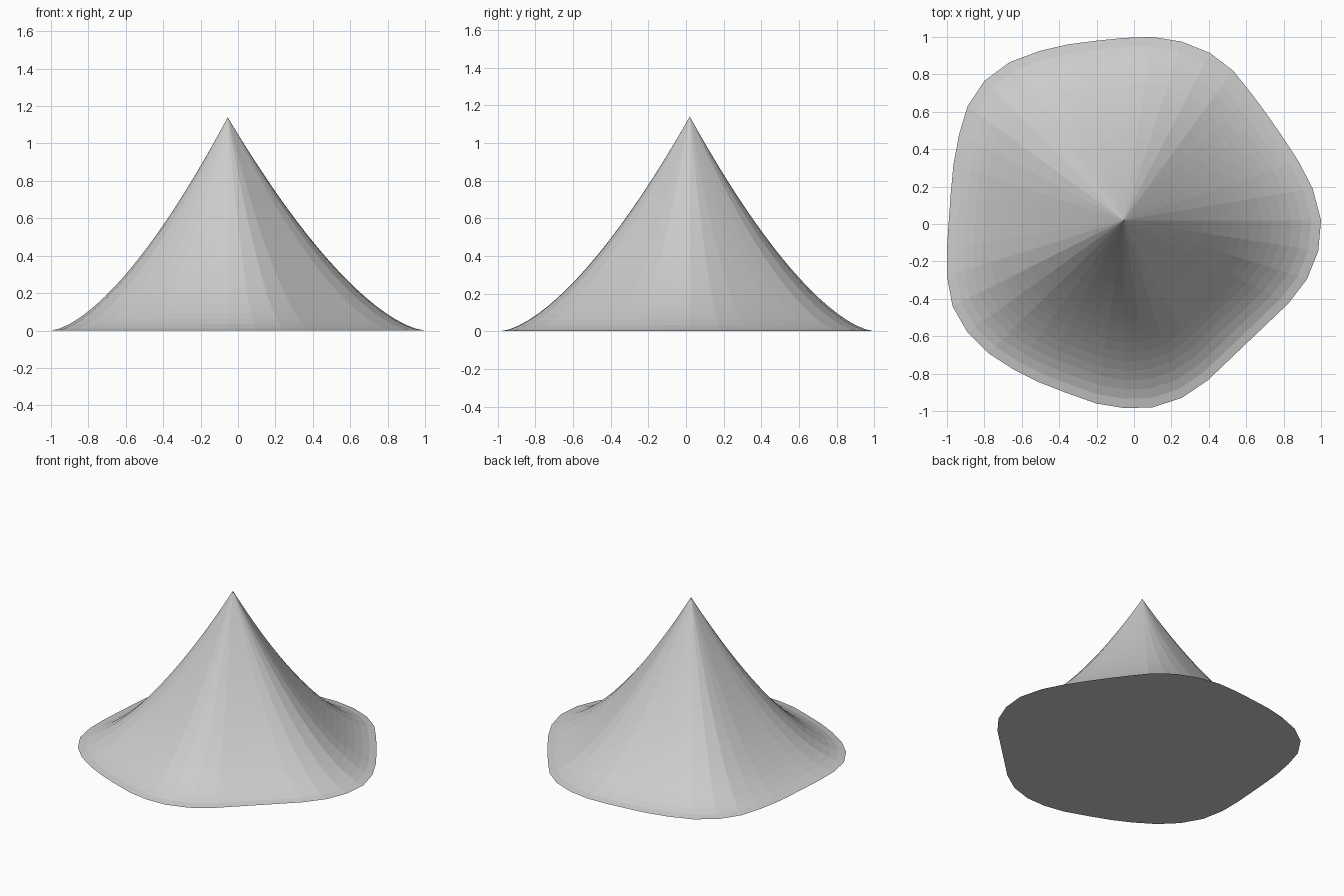
import bpy, bmesh

# Rim outline (x, y), in order around the base
RIM = [
    (1.0, 0.02), (0.985, -0.145), (0.925, -0.295), (0.825, -0.425), (0.715, -0.53),
    (0.61, -0.63), (0.50, -0.735), (0.395, -0.835), (0.255, -0.93), (0.10, -0.98),
    (-0.05, -0.985), (-0.20, -0.96), (-0.37, -0.90), (-0.51, -0.845), (-0.64, -0.78),
    (-0.78, -0.69), (-0.89, -0.58), (-0.97, -0.44), (-1.0, -0.28), (-1.0, -0.13),
    (-0.99, 0.02), (-0.98, 0.16), (-0.965, 0.32), (-0.935, 0.48), (-0.89, 0.63),
    (-0.80, 0.765), (-0.665, 0.865), (-0.505, 0.925), (-0.355, 0.96), (-0.20, 0.98),
    (-0.05, 0.995), (0.10, 1.0), (0.255, 0.975), (0.405, 0.915), (0.53, 0.82),
    (0.63, 0.695), (0.715, 0.58), (0.795, 0.465), (0.88, 0.335), (0.955, 0.19)]
APEX = (-0.055, 0.02)
HEIGHT = 1.14
RINGS = 20
FLARE = 1.55  # above 1 makes the slope hollow

stone = bpy.data.materials.new("light grey stone")
stone.diffuse_color = (0.6, 0.6, 0.6, 1)

bm = bmesh.new()

# Rings shrink from the rim to the peak along the hollow slope
rings = []
for i in range(RINGS):
    t = 1 - i / RINGS
    z = HEIGHT * (1 - t) ** FLARE
    rings.append([bm.verts.new((APEX[0] + (x - APEX[0]) * t,
                                APEX[1] + (y - APEX[1]) * t, z)) for x, y in RIM])
peak = bm.verts.new((*APEX, HEIGHT))

# Slope strips, peak fan and flat underside
n = len(RIM)
for j in range(n):
    k = (j + 1) % n
    for low, high in zip(rings, rings[1:]):
        bm.faces.new((low[j], low[k], high[k], high[j]))
    bm.faces.new((rings[-1][j], rings[-1][k], peak))
bm.faces.new(rings[0])
bmesh.ops.recalc_face_normals(bm, faces=bm.faces)

mesh = bpy.data.meshes.new("mountain_peak")
bm.to_mesh(mesh)
bm.free()
mesh.materials.append(stone)
bpy.context.collection.objects.link(bpy.data.objects.new("mountain_peak", mesh))
